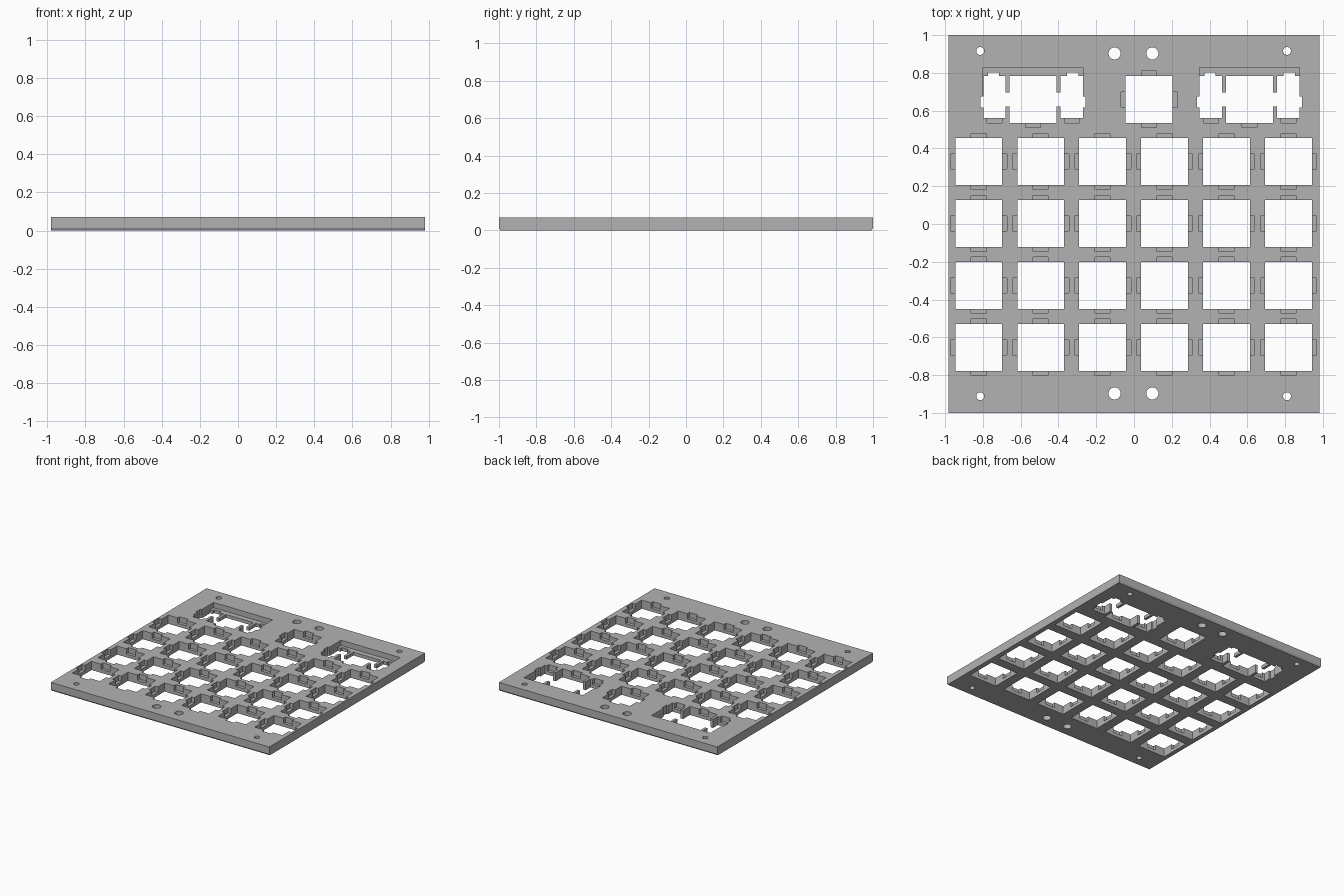
import bpy
import bmesh
from mathutils import Matrix

if "Cube" in bpy.data.objects:
    bpy.data.objects.remove(bpy.data.objects["Cube"])

THICK = 0.07     # plate thickness
LIP = 0.027      # height of the retaining lip under each recess
HALF = 0.124     # half of a switch opening
PITCH = 0.328

grey = bpy.data.materials.new("plate_grey")
grey.use_nodes = True
grey.diffuse_color = (0.45, 0.45, 0.45, 1)
grey.node_tree.nodes["Principled BSDF"].inputs["Base Color"].default_value = grey.diffuse_color


def make_object(name, bm):
    bmesh.ops.recalc_face_normals(bm, faces=bm.faces)
    mesh = bpy.data.meshes.new(name)
    bm.to_mesh(mesh)
    bm.free()
    mesh.materials.append(grey)
    obj = bpy.data.objects.new(name, mesh)
    bpy.context.collection.objects.link(obj)
    return obj


def box(bm, x0, x1, y0, y1, z0):
    """Cutting block from z0 to above the plate."""
    z1 = THICK + 0.05
    m = Matrix.Translation(((x0 + x1) / 2, (y0 + y1) / 2, (z0 + z1) / 2))
    m = m @ Matrix.Diagonal((x1 - x0, y1 - y0, z1 - z0, 1))
    bmesh.ops.create_cube(bm, size=1, matrix=m)


def hole(bm, x, y, r):
    bmesh.ops.create_cone(bm, cap_ends=True, segments=24, radius1=r, radius2=r,
                          depth=0.4, matrix=Matrix.Translation((x, y, 0)))


through, recess = bmesh.new(), bmesh.new()


def switch(x, y, sides=True):
    """Square opening with clip recesses."""
    box(through, x - HALF, x + HALF, y - HALF, y + HALF, -0.05)
    box(recess, x - 0.04, x + 0.04, y - HALF - 0.025, y + HALF + 0.025, LIP)
    if sides:
        box(recess, x - HALF - 0.025, x + HALF + 0.025, y - 0.04, y + 0.04, LIP)


def wide_switch(x, y):
    """Switch opening with a stabiliser slot on each side."""
    switch(x, y, sides=False)
    box(through, x - 0.2, x + 0.2, y - 0.037, y + 0.037, -0.05)
    for s in (-1, 1):
        def slot(bm, a, b, y0, y1, z0):
            xa, xb = sorted((x + s * a, x + s * b))
            box(bm, xa, xb, y + y0, y + y1, z0)
        slot(through, 0.146, 0.264, -0.098, 0.123, -0.05)
        slot(through, 0.18, 0.24, 0.05, 0.142, -0.05)
        slot(through, 0.2, 0.278, -0.043, 0.015, -0.05)
        slot(recess, 0.165, 0.245, -0.124, 0, LIP)
    # wire trench behind the opening
    box(recess, x - 0.265, x + 0.265, y, y + 0.168, LIP)


# switch grid and top row
for col in range(6):
    for row in range(4):
        switch(-0.822 + col * PITCH, 0.331 - row * PITCH)
switch(0.08, 0.66)
wide_switch(-0.534, 0.66)
wide_switch(0.612, 0.66)

# screw and cable holes
for s in (-1, 1):
    for t in (-1, 1):
        hole(through, -0.002 + s * 0.812, 0.002 + t * 0.914, 0.021)
        hole(through, -0.003 + s * 0.1, 0.003 + t * 0.9, 0.032)

# plate: side profile with chamfered lower edges, extruded along x
plate_bm = bmesh.new()
profile = [(-0.992, 0), (0.992, 0), (1, 0.014), (1, THICK), (-1, THICK), (-1, 0.014)]
face = plate_bm.faces.new([plate_bm.verts.new((-0.982, y, z)) for y, z in profile])
ext = bmesh.ops.extrude_face_region(plate_bm, geom=[face])
bmesh.ops.translate(plate_bm, vec=(1.964, 0, 0),
                    verts=[v for v in ext["geom"] if isinstance(v, bmesh.types.BMVert)])
plate = make_object("switch_plate", plate_bm)

# cut the openings, then drop the cutters
cutters = [make_object("recess_cutter", recess), make_object("opening_cutter", through)]
for cutter in cutters:
    cutter.hide_render = True
    mod = plate.modifiers.new("cut", "BOOLEAN")
    mod.operation = "DIFFERENCE"
    mod.solver = "EXACT"
    mod.use_self = True
    mod.object = cutter
bpy.context.view_layer.update()
depsgraph = bpy.context.evaluated_depsgraph_get()
cut_mesh = bpy.data.meshes.new_from_object(plate.evaluated_get(depsgraph))
plate.modifiers.clear()
plate.data = cut_mesh
for cutter in cutters:
    bpy.data.objects.remove(cutter)
